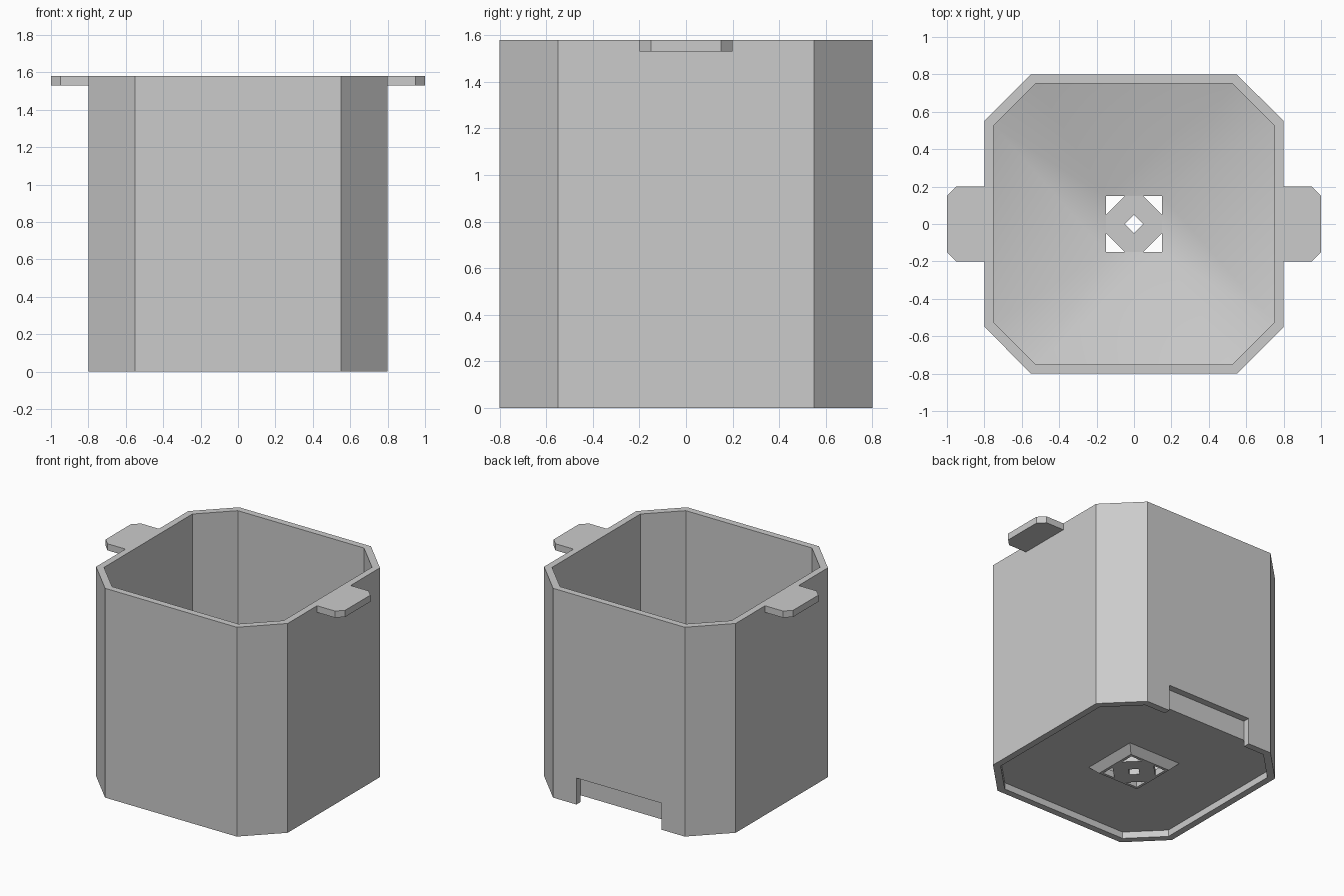
import bpy
import bmesh
from math import radians

cube = bpy.data.objects.get("Cube")
if cube:
    bpy.data.objects.remove(cube)

HEIGHT = 1.58
WALL = 0.05

grey = bpy.data.materials.new("plain_grey")
grey.use_nodes = True
colour = (0.6, 0.6, 0.6, 1)
grey.diffuse_color = colour
grey.node_tree.nodes["Principled BSDF"].inputs["Base Color"].default_value = colour


def octagon(a, b, z):
    """Chamfered square of half width a; b is half of each straight side."""
    return [(x, y, z) for x, y in ((a, -b), (a, b), (b, a), (-b, a),
                                   (-a, b), (-a, -b), (-b, -a), (b, -a))]


def finish(name, bm):
    bmesh.ops.remove_doubles(bm, verts=bm.verts, dist=0.0001)
    bmesh.ops.recalc_face_normals(bm, faces=bm.faces)
    mesh = bpy.data.meshes.new(name)
    bm.to_mesh(mesh)
    bm.free()
    mesh.materials.append(grey)
    obj = bpy.data.objects.new(name, mesh)
    bpy.context.collection.objects.link(obj)
    return obj


def loft_loop(name, rings):
    """Join rings in order and close the last one back to the first."""
    bm = bmesh.new()
    rows = [[bm.verts.new(p) for p in ring] for ring in rings]
    n = len(rows[0])
    for i, row in enumerate(rows):
        above = rows[(i + 1) % len(rows)]
        for j in range(n):
            k = (j + 1) % n
            bm.faces.new((row[j], row[k], above[k], above[j]))
    # corners shared by two points collapse, leaving clean triangles
    bmesh.ops.remove_doubles(bm, verts=bm.verts, dist=0.0001)
    return finish(name, bm)


def prism(name, outline, z0, z1):
    bm = bmesh.new()
    face = bm.faces.new([bm.verts.new((x, y, z0)) for x, y in outline])
    top = bmesh.ops.extrude_face_region(bm, geom=[face])["geom"]
    for v in top:
        if isinstance(v, bmesh.types.BMVert):
            v.co.z = z1
    return finish(name, bm)


def activate(obj):
    bpy.ops.object.select_all(action='DESELECT')
    obj.select_set(True)
    bpy.context.view_layer.objects.active = obj


# Container: walls, funnel floor, drain collar and recessed underside
container = loft_loop("container", [
    octagon(0.8, 0.55, 0),
    octagon(0.8, 0.55, HEIGHT),
    octagon(0.75, 0.527, HEIGHT),
    octagon(0.75, 0.527, 0.25),
    octagon(0.15, 0.15, WALL),
    octagon(0.15, 0.15, 0),
    octagon(0.17, 0.17, 0),
    octagon(0.22, 0.22, WALL),
    octagon(0.75, 0.527, WALL),
    octagon(0.75, 0.527, 0),
])

# Drain slot in the lower back wall
w = 0.355
cutter = prism("slot_cutter", [(-w, 0.749), (w, 0.749), (w, 0.9), (-w, 0.9)], -0.1, 0.2)
cutter.hide_render = True
activate(container)
cut = container.modifiers.new("slot", 'BOOLEAN')
cut.operation = 'DIFFERENCE'
cut.solver = 'EXACT'
cut.object = cutter
bpy.ops.object.modifier_apply(modifier=cut.name)
bpy.data.objects.remove(cutter)
bpy.ops.object.shade_smooth_by_angle(angle=radians(30))

# Drain grate: a ring with a diamond hole, leaving four corner openings
a, b = 0.15, 0.05
outer = [(a, -b), (a, 0), (a, b), (b, a), (0, a), (-b, a),
         (-a, b), (-a, 0), (-a, -b), (-b, -a), (0, -a), (b, -a)]
inner = [(x * b / (abs(x) + abs(y)), y * b / (abs(x) + abs(y))) for x, y in outer]
loft_loop("drain_grate", [[(x, y, z) for x, y in loop] for loop, z in
                          ((outer, 0), (outer, WALL), (inner, WALL), (inner, 0))])

# Handle tabs at the rim
for side, name in ((1, "left_handle"), (-1, "right_handle")):
    outline = [(0.79, -0.2), (0.95, -0.2), (1, -0.15), (1, 0.15), (0.95, 0.2), (0.79, 0.2)]
    prism(name, [(side * x, y) for x, y in outline], HEIGHT - WALL, HEIGHT)
